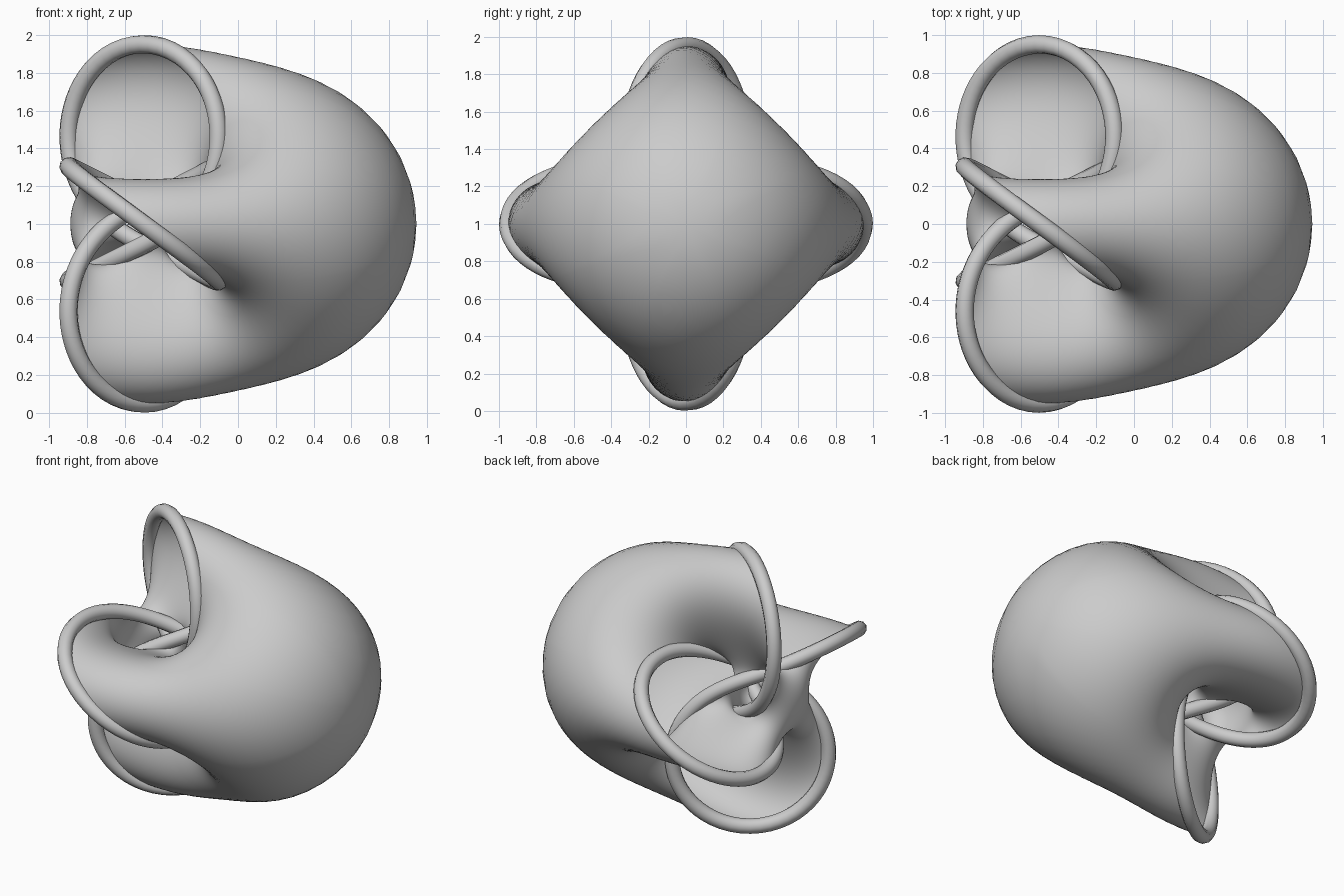
import bpy
import bmesh
import math
from mathutils import Vector

# Proportions: the rim winds on a ring-shaped guide around the x axis
SIZE = 0.387
CENTRE = Vector((-0.5, 0, 1))
TUBE = 0.049
TURNS, LOBES = 3, 4
ETA = math.radians(44.3)
K = math.cos(ETA) ** TURNS / math.sin(ETA) ** LOBES

cube = bpy.data.objects.get("Cube")
if cube:
    bpy.data.objects.remove(cube, do_unlink=True)

grey = bpy.data.materials.new("plain grey")
grey.use_nodes = True
COLOUR = (0.6, 0.6, 0.6, 1)
grey.diffuse_color = COLOUR
grey.node_tree.nodes["Principled BSDF"].inputs["Base Color"].default_value = COLOUR


def project(p, psi, q, phi):
    """Place a point, given as two polar pairs on the 3-sphere, in space."""
    f = SIZE / (1 - p * math.cos(psi))
    return CENTRE + f * Vector((p * math.sin(psi), -q * math.cos(phi), -q * math.sin(phi)))


def normalise(p, q):
    """Scale the two lengths by weight until they lie on the unit sphere."""
    lo, hi = 0.0, 50.0
    for _ in range(60):
        m = (lo + hi) / 2
        if p * p * m ** LOBES + q * q * m ** TURNS > 1:
            hi = m
        else:
            lo = m
    return p * lo ** (LOBES / 2), q * lo ** (TURNS / 2)


def add_object(name, data):
    ob = bpy.data.objects.new(name, data)
    bpy.context.collection.objects.link(ob)
    data.materials.append(grey)
    return ob


def activate(ob):
    bpy.ops.object.select_all(action="DESELECT")
    ob.select_set(True)
    bpy.context.view_layer.objects.active = ob


# Spanning surface: one curved patch, repeated by symmetry and welded
ROWS, COLS, REACH = 40, 32, 5.0
patch = []
for i in range(ROWS + 1):
    mu = REACH * (i / ROWS) ** 2
    line = []
    for j in range(COLS + 1):
        nu = math.pi * math.sin(math.pi * j / (2 * COLS)) ** 2
        c = math.cosh(mu) * math.cos(nu)
        im = abs(math.sinh(mu) * math.sin(nu)) / 2
        if j in (0, COLS):
            im = 0.0
        re0, re1 = (c + 1) / 2, (c - 1) / 2
        p = math.hypot(re0, im) ** (1 / TURNS)
        q = (math.hypot(re1, im) / K) ** (1 / LOBES)
        p, q = normalise(p, q)
        line.append((p, math.atan2(im, re0), q, math.atan2(im, re1)))
    patch.append(line)

bm = bmesh.new()
for side in (1, -1):
    for a in range(TURNS):
        for b in range(LOBES):
            grid = [[bm.verts.new(project(
                p, (math.pi / 2 + side * s + math.tau * a) / TURNS,
                q, (math.pi / 2 + side * t + math.tau * b) / LOBES))
                for p, s, q, t in line] for line in patch]
            for i in range(ROWS):
                for j in range(COLS):
                    quad = [grid[i][j], grid[i + 1][j],
                            grid[i + 1][j + 1], grid[i][j + 1]]
                    bm.faces.new(quad[::side])
bmesh.ops.remove_doubles(bm, verts=bm.verts, dist=0.00002)
bmesh.ops.recalc_face_normals(bm, faces=bm.faces)
dome = max(bm.faces, key=lambda f: f.calc_center_median().x)
if dome.normal.x < 0:
    bmesh.ops.reverse_faces(bm, faces=bm.faces)
mesh = bpy.data.meshes.new("spanning_surface")
bm.to_mesh(mesh)
bm.free()
surface = add_object("spanning_surface", mesh)
activate(surface)
bpy.ops.object.shade_smooth()

# Rim tube: a closed curve with four lobes
STEPS = 480
curve = bpy.data.curves.new("rim_tube", "CURVE")
curve.dimensions = "3D"
curve.bevel_depth = TUBE
curve.bevel_resolution = 3
spline = curve.splines.new("POLY")
spline.points.add(STEPS - 1)
for n, point in enumerate(spline.points):
    angle = math.tau * LOBES * n / STEPS
    pos = project(math.cos(ETA), angle, math.sin(ETA), angle * TURNS / LOBES)
    point.co = (*pos, 1)
spline.use_cyclic_u = True
rim = add_object("rim_tube", curve)
activate(rim)
bpy.ops.object.convert(target="MESH")
bpy.ops.object.shade_smooth()
